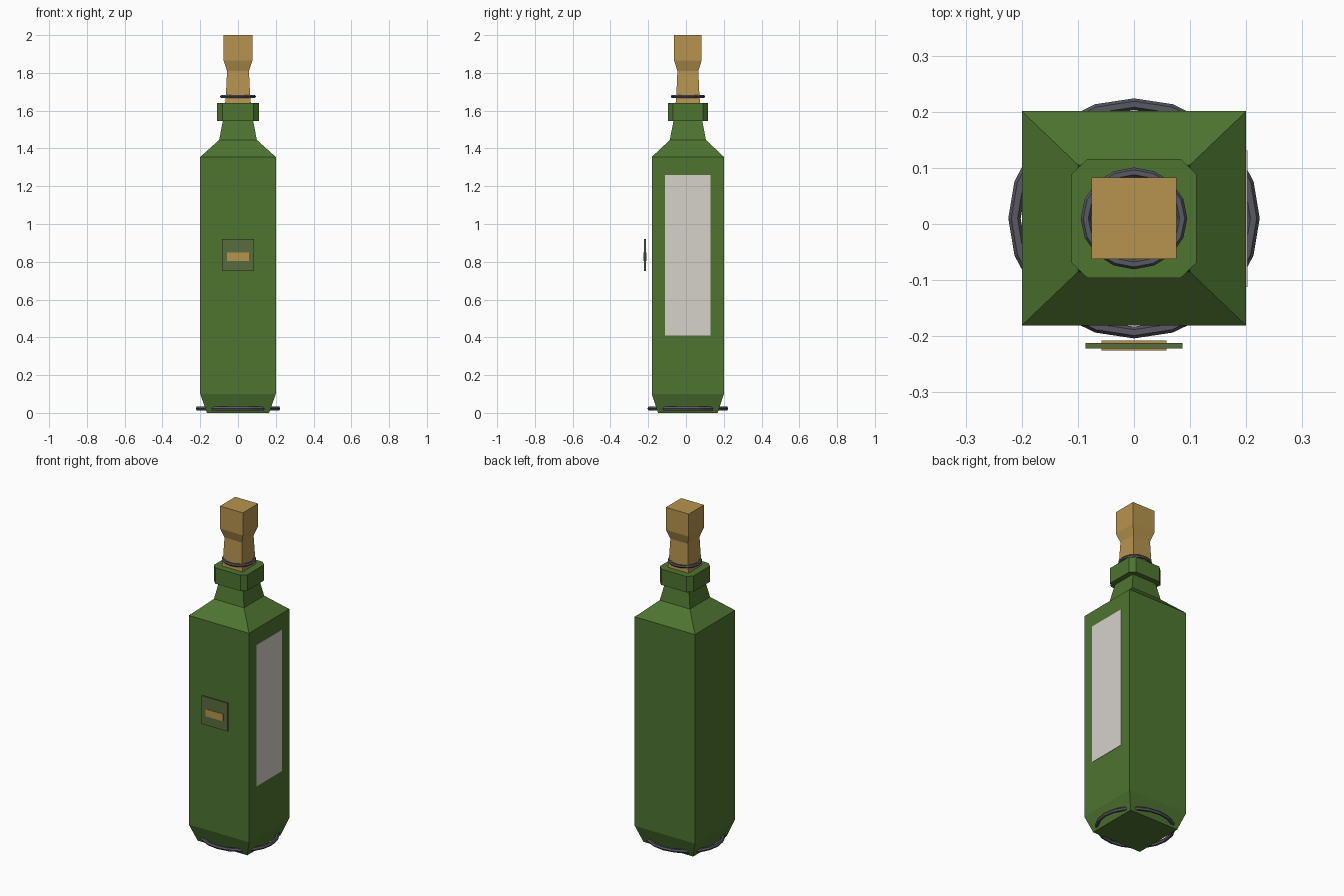
import bpy
import bmesh
import math

cube = bpy.data.objects.get("Cube")
if cube:
    bpy.data.objects.remove(cube, do_unlink=True)

CENTRE_Y = 0.01   # bottle axis; the front tag hangs further forward
DEPTH = 0.955     # bottle is slightly shallower than wide


def material(name, rgb):
    linear = [((c / 255 + 0.055) / 1.055) ** 2.4 for c in rgb] + [1]
    mat = bpy.data.materials.new(name)
    mat.use_nodes = True
    mat.diffuse_color = linear
    bsdf = mat.node_tree.nodes["Principled BSDF"]
    bsdf.inputs["Base Color"].default_value = linear
    bsdf.inputs["Roughness"].default_value = 0.8
    return mat


green = material("bottle green", (78, 117, 48))
tan = material("cork tan", (183, 148, 78))
grey = material("dark grey", (88, 89, 100))
cream = material("label off white", (214, 209, 202))
olive = material("tag olive", (88, 109, 60))


def finish(bm, name, mat):
    bmesh.ops.recalc_face_normals(bm, faces=bm.faces)
    mesh = bpy.data.meshes.new(name)
    bm.to_mesh(mesh)
    bm.free()
    mesh.materials.append(mat)
    obj = bpy.data.objects.new(name, mesh)
    bpy.context.collection.objects.link(obj)
    return obj


def loft(name, mat, profile, chamfer=0, depth=DEPTH):
    """Stack square (or corner-cut) sections given as (half width, height)."""
    bm = bmesh.new()
    rings = []
    for half, z in profile:
        ring = []
        for sx, sy in ((1, -1), (1, 1), (-1, 1), (-1, -1)):
            if chamfer:
                corner = [(half - chamfer, half), (half, half - chamfer)]
                if sx * sy < 0:
                    corner.reverse()
                if sx * sy > 0:
                    corner.reverse()
                    corner = corner[:]
                if sx * sy < 0:
                    corner.reverse()
            else:
                corner = [(half, half)]
            for x, y in corner:
                ring.append((sx * x, sy * y))
        ring.sort(key=lambda p: math.atan2(p[1], p[0]))
        rings.append([bm.verts.new((x, y * depth + CENTRE_Y, z)) for x, y in ring])
    count = len(rings[0])
    for low, high in zip(rings, rings[1:]):
        for i in range(count):
            j = (i + 1) % count
            bm.faces.new((low[i], low[j], high[j], high[i]))
    bm.faces.new(rings[0])
    bm.faces.new(rings[-1])
    return finish(bm, name, mat)


def box(name, mat, low, high):
    bm = bmesh.new()
    bmesh.ops.create_cube(bm, size=1)
    for v in bm.verts:
        v.co = [(a + b) / 2 + c * (b - a) for a, b, c in zip(low, high, v.co)]
    return finish(bm, name, mat)


def hoop(name, radius, thickness, z, segments):
    bpy.ops.mesh.primitive_torus_add(
        major_radius=radius, minor_radius=thickness, major_segments=segments,
        minor_segments=6, location=(0, CENTRE_Y, z))
    obj = bpy.context.object
    obj.name = name
    obj.scale.y = DEPTH
    obj.data.materials.append(grey)


# Square glass body, shoulder and neck
loft("bottle_body", green, [(0.165, 0), (0.2, 0.1), (0.2, 1.355),
                            (0.1, 1.445), (0.08, 1.545)])

# Lip with cut corners
loft("bottle_lip", green, [(0.111, 1.545), (0.111, 1.64)], chamfer=0.028)

# Pinched stopper
loft("stopper", tan, [(0.072, 1.6), (0.064, 1.68), (0.058, 1.81),
                      (0.076, 1.865), (0.076, 2)])

# Wire hoops round the base and the stopper
hoop("base_hoop", 0.213, 0.011, 0.023, 20)
hoop("stopper_hoop", 0.086, 0.009, 1.675, 16)

# Label on the left side
box("side_label", cream, (0.198, -0.112, 0.41), (0.202, 0.131, 1.26))

# Hanging tag in front with its inlay
box("front_tag", olive, (-0.086, -0.222, 0.75), (0.086, -0.212, 0.92))
box("tag_inlay", tan, (-0.058, -0.225, 0.805), (0.058, -0.208, 0.848))
